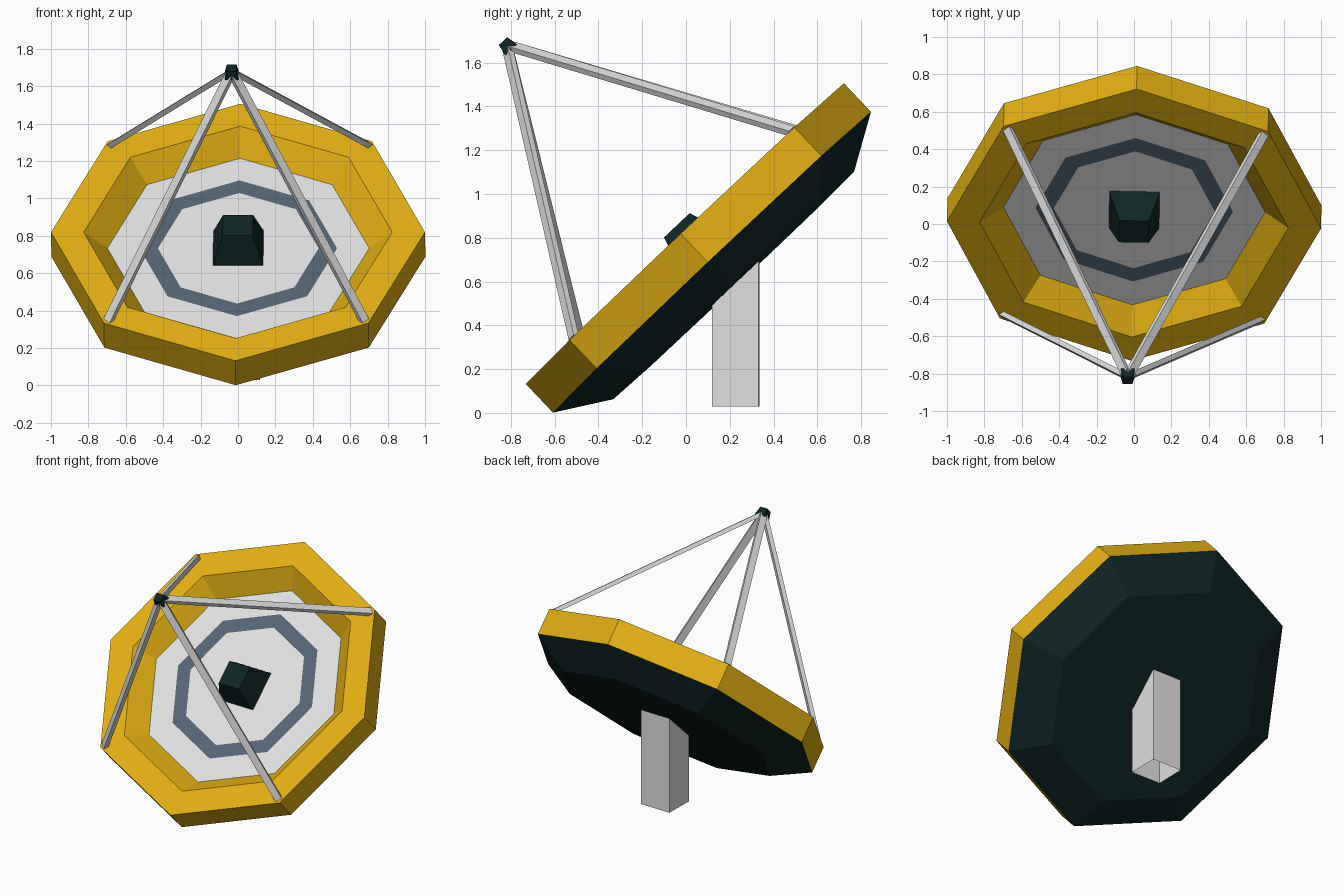
import bpy, bmesh, math
from mathutils import Matrix, Vector

if "Cube" in bpy.data.objects:
    bpy.data.objects.remove(bpy.data.objects["Cube"])


def material(name, r, g, b):
    m = bpy.data.materials.new(name)
    m.diffuse_color = (r, g, b, 1)
    m.use_nodes = True
    m.node_tree.nodes["Principled BSDF"].inputs["Base Color"].default_value = m.diffuse_color
    return m


YELLOW = material("yellow", 0.76, 0.43, 0.006)
WHITE = material("off_white", 0.75, 0.75, 0.75)
BLUE = material("slate_blue", 0.09, 0.13, 0.18)
DARK = material("dark_teal", 0.005, 0.019, 0.019)

# Dish frame: local z is the dish axis, origin at the centre of the rim's front
TURN = Matrix.Rotation(math.radians(-1.1), 4, 'Z')
DISH = (TURN @ Matrix.Translation((0, -0.005, 0.819))
        @ Matrix.Rotation(math.radians(43.4), 4, 'X'))


def make(name, bm, matrix, mats):
    bmesh.ops.recalc_face_normals(bm, faces=bm.faces)
    bm.transform(matrix)
    me = bpy.data.meshes.new(name)
    bm.to_mesh(me)
    bm.free()
    for m in mats:
        me.materials.append(m)
    ob = bpy.data.objects.new(name, me)
    bpy.context.collection.objects.link(ob)
    return ob


def loft(bm, rings, colours=None, caps=(True, True)):
    """Skin a list of point rings; colours holds one material index per band."""
    loops = [[bm.verts.new(p) for p in ring] for ring in rings]
    n = len(loops[0])
    for k, (a, b) in enumerate(zip(loops, loops[1:])):
        for i in range(n):
            j = (i + 1) % n
            f = bm.faces.new((a[i], a[j], b[j], b[i]))
            f.material_index = colours[k] if colours else 0
    for loop, cap, k in ((loops[0], caps[0], 0), (loops[-1], caps[1], -1)):
        if cap:
            f = bm.faces.new(loop)
            f.material_index = colours[k] if colours else 0


def octagon(r, z):
    return [(r * math.cos(i * math.pi / 4), r * math.sin(i * math.pi / 4), z)
            for i in range(8)]


def rect(hx, hy, z):
    return [(-hx, -hy, z), (hx, -hy, z), (hx, hy, z), (-hx, hy, z)]


# Octagonal dish: back shell, rim, sloped inner wall, floor with a blue band
profile = [(0.757, -0.325), (1.0, -0.18), (1.0, 0), (0.825, 0),
           (0.70, -0.118), (0.528, -0.118), (0.43, -0.118), (0.12, -0.118)]
bm = bmesh.new()
loft(bm, [octagon(r, z) for r, z in profile], [3, 0, 0, 0, 1, 2, 1])
make("dish", bm, DISH, [YELLOW, WHITE, BLUE, DARK])

# Tapered receiver block in the middle of the dish
bm = bmesh.new()
loft(bm, [rect(0.135, 0.135, -0.12), rect(0.08, 0.08, 0.052)])
make("receiver_block", bm, DISH, [DARK])

# Four struts from the rim to the focus
apex = Vector((-0.018, 0, 1.185))
for i, name in enumerate(("upper_right", "upper_left", "lower_left", "lower_right")):
    a = math.radians(45 + 90 * i)
    foot = Vector((0.97 * math.cos(a), 0.97 * math.sin(a), -0.005))
    axis = (apex - foot).normalized()
    side = Vector((-math.sin(a), math.cos(a), 0))
    out = side.cross(axis)
    frame = Matrix((side, out, axis)).transposed().to_4x4()
    frame.translation = foot
    bm = bmesh.new()
    loft(bm, [rect(0.023, 0.014, 0), rect(0.023, 0.014, (apex - foot).length)])
    make(name + "_strut", bm, DISH @ frame, [WHITE])

# Small feed head at the focus
bm = bmesh.new()
loft(bm, [rect(0.036, 0.036, -0.03), rect(0.026, 0.026, 0.025)])
make("feed_head", bm, DISH @ Matrix.Translation(apex), [DARK])

# Square post, open underneath, its top cut to the slope of the dish back
bm = bmesh.new()
base = [(x, y + 0.2275, 0.03) for x, y, z in rect(0.112, 0.107, 0)]
top = [(x, y, 0.605 + (y - 0.22) * 0.945) for x, y, z in base]
loft(bm, [base, top], caps=(False, True))
make("post", bm, TURN, [WHITE])
